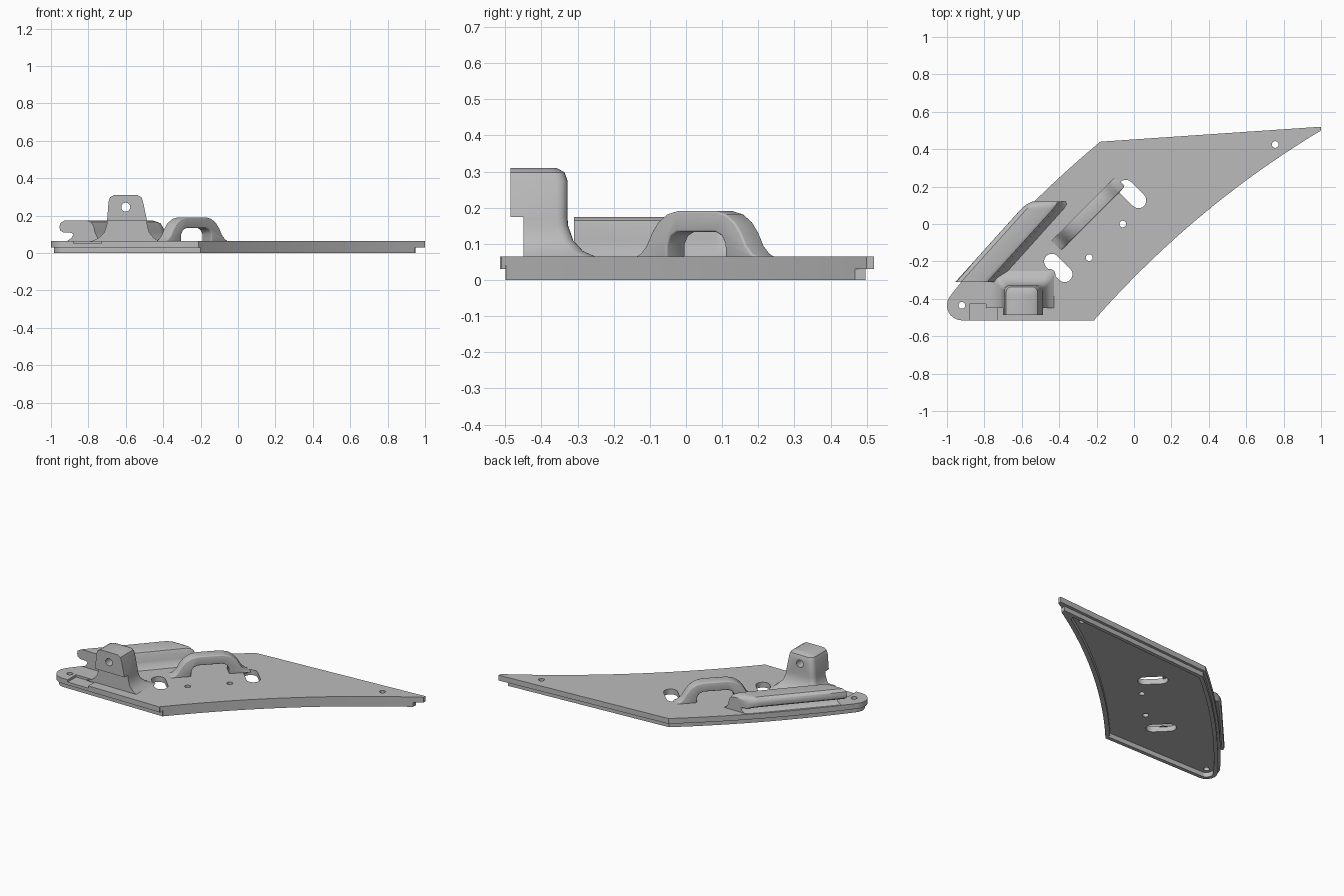
import bpy, bmesh, math
from mathutils import Vector, Matrix

cube = bpy.data.objects.get("Cube")
if cube:
    bpy.data.objects.remove(cube)

grey = bpy.data.materials.new("plain_grey")
grey.use_nodes = True
grey.diffuse_color = (0.5, 0.5, 0.5, 1)
grey.node_tree.nodes["Principled BSDF"].inputs["Base Color"].default_value = (0.5, 0.5, 0.5, 1)

TOP = 0.065


def loft(name, rings):
    """Skin a list of equal-length point rings and cap both ends."""
    bm = bmesh.new()
    loops = [[bm.verts.new(p) for p in ring] for ring in rings]
    n = len(loops[0])
    for a, b in zip(loops, loops[1:]):
        for i in range(n):
            j = (i + 1) % n
            bm.faces.new((a[i], a[j], b[j], b[i]))
    bm.faces.new(loops[0][::-1])
    bm.faces.new(loops[-1])
    bmesh.ops.recalc_face_normals(bm, faces=bm.faces)
    me = bpy.data.meshes.new(name)
    bm.to_mesh(me)
    bm.free()
    ob = bpy.data.objects.new(name, me)
    bpy.context.collection.objects.link(ob)
    me.materials.append(grey)
    return ob


def prism(name, outline, z0, z1):
    return loft(name, [[(x, y, z) for x, y in outline] for z in (z0, z1)])


def arc(cx, cy, r, a0, a1, n=10):
    angles = [math.radians(a0 + (a1 - a0) * i / n) for i in range(n + 1)]
    return [(cx + r * math.cos(a), cy + r * math.sin(a)) for a in angles]


def bezier(p, c, q, t0=0, t1=1, n=24):
    p, c, q = Vector(p), Vector(c), Vector(q)
    ts = [t0 + (t1 - t0) * i / n for i in range(n + 1)]
    return [tuple(p * (1 - t) ** 2 + c * 2 * t * (1 - t) + q * t * t) for t in ts]


def activate(ob):
    bpy.ops.object.select_all(action="DESELECT")
    ob.select_set(True)
    bpy.context.view_layer.objects.active = ob


def cut(ob, cutter, mode="DIFFERENCE"):
    mod = ob.modifiers.new("cut", "BOOLEAN")
    mod.operation, mod.solver, mod.object = mode, "EXACT", cutter
    activate(ob)
    bpy.ops.object.modifier_apply(modifier=mod.name)
    bpy.data.objects.remove(cutter)


def smooth(ob):
    activate(ob)
    bpy.ops.object.shade_smooth_by_angle(angle=math.radians(35))


def plate_outline(d, c, t0, t1, tip):
    """Plate shape, inset by d on the straight sides and by c on the curve."""
    curve = bezier((-0.21, -0.51), (0.325, 0.095), (1, 0.5), t0, t1)
    curve = [(x - 0.65 * c, y + 0.75 * c) for x, y in curve]
    left = bezier((-0.18 + d * 0.4, 0.44 - d), (-0.62 + d * 0.7, 0.075 - d * 0.7),
                  (-0.977 + d * 0.7, -0.377 - d * 0.7))
    nose = arc(-0.92, -0.435, 0.08 - d, 150, 270)
    return [(curve[0][0], -0.515 + d)] + curve + [tip] + left + nose


# Plate with a smaller stepped rim and a hollow underside
plate = prism("base_plate", plate_outline(0, 0, 0, 1, (1, 0.52)), 0.03, TOP)
rim = prism("rim", plate_outline(0.016, 0, 0.01, 0.96, (0.95, 0.497)), 0, 0.04)
cut(plate, rim, "UNION")
hollow = plate_outline(0.04, 0.028, 0.03, 0.9, (0.86, 0.468))
cut(plate, prism("hollow", hollow, -0.05, 0.03))

# Round holes, slanted slots and the shallow front pocket
for x, y in ((-0.06, 0), (-0.24, -0.18), (0.755, 0.425), (-0.92, -0.435)):
    cut(plate, prism("hole", arc(x, y, 0.018, 0, 345, 23), -0.1, 0.2))
for x, y in ((-0.01, 0.16), (-0.405, -0.235)):
    h = 0.034
    slot = arc(x + h, y - h, 0.042, -135, 45) + arc(x - h, y + h, 0.042, 45, 225)
    cut(plate, prism("slot", slot, -0.1, 0.2))
pocket = [(-0.88, -0.6), (-0.73, -0.6), (-0.73, -0.427), (-0.88, -0.427)]
cut(plate, prism("pocket", pocket, 0.05, 0.2))
smooth(plate)

# Slanted side rail with an undercut outer lip
section = [(-0.955, 0.14), (-0.95, 0.16), (-0.925, 0.175), (-0.81, 0.175), (-0.785, 0.165),
           (-0.772, 0.145), (-0.765, 0.11), (-0.75, 0.08), (-0.72, 0.06), (-0.92, 0.06),
           (-0.89, 0.08), (-0.88, 0.1), (-0.89, 0.108), (-0.935, 0.11), (-0.95, 0.12)]


def rail_ring(y, shrink=0):
    shift = (y + 0.31) * 0.9
    return [(x + shift + (-0.835 - x) * shrink, y, z - max(z - 0.06, 0) * shrink)
            for x, z in section]


rail = loft("side_rail", [rail_ring(-0.31), rail_ring(0.08), rail_ring(0.105, 0.06),
                          rail_ring(0.12, 0.2)])
smooth(rail)

# Upright bracket with a flared foot and an overhanging front
levels = [(0.06, -0.79, -0.42, -0.45, -0.24), (0.08, -0.745, -0.45, -0.45, -0.285),
          (0.11, -0.715, -0.475, -0.45, -0.312), (0.15, -0.702, -0.485, -0.45, -0.326),
          (0.175, -0.7, -0.487, -0.45, -0.328), (0.175, -0.7, -0.487, -0.486, -0.328),
          (0.275, -0.692, -0.508, -0.486, -0.328), (0.298, -0.684, -0.516, -0.486, -0.336),
          (0.31, -0.662, -0.538, -0.486, -0.358)]


def bracket_ring(z, x0, x1, y0, y1, r=0.03):
    back = arc(x1 - r, y1 - r, r, 0, 90, 5) + arc(x0 + r, y1 - r, r, 90, 180, 5)
    return [(x, y, z) for x, y in [(x0, y0), (x1, y0)] + back]


bracket = loft("upright_bracket", [bracket_ring(*lv) for lv in levels])
pin = [[(x, y, z) for x, z in arc(-0.6, 0.245, 0.024, 0, 345, 23)] for y in (-0.6, -0.2)]
cut(bracket, loft("pin_hole", pin))
smooth(bracket)

# Diagonal arched loop handle
half = [(0.25, 0.06), (0.218, 0.073), (0.195, 0.095), (0.175, 0.13), (0.15, 0.16),
        (0.115, 0.182), (0.075, 0.191)]
inner = [(0.115, 0.06), (0.113, 0.1), (0.1, 0.122), (0.075, 0.133)]
mirrored = lambda pts: [(-s, z) for s, z in pts]
profile = half + mirrored(half)[::-1] + mirrored(inner) + inner[::-1]
handle = loft("loop_handle", [[(s, w, z) for s, z in profile] for w in (-0.037, 0.037)])
handle.data.transform(Matrix.Translation((-0.247, 0.053, 0)) @ Matrix.Rotation(math.radians(45), 4, "Z"))
bevel = handle.modifiers.new("soft_edges", "BEVEL")
bevel.width, bevel.segments, bevel.angle_limit = 0.012, 3, math.radians(50)
activate(handle)
bpy.ops.object.modifier_apply(modifier=bevel.name)
smooth(handle)
